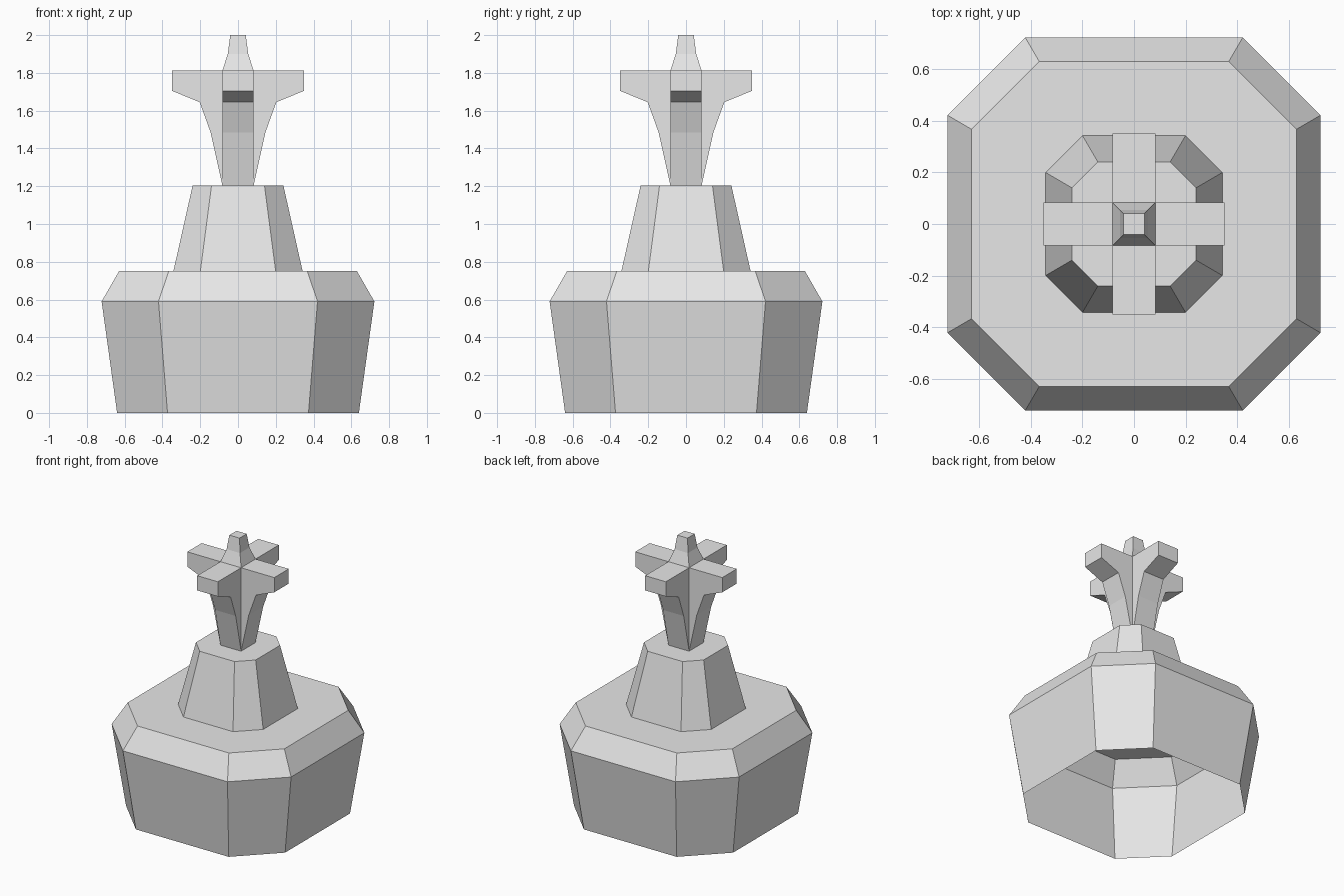
import bpy
import bmesh
from mathutils import Matrix, Vector

cube = bpy.data.objects.get("Cube")
if cube:
    bpy.data.objects.remove(cube, do_unlink=True)

GREY = (0.8, 0.8, 0.8, 1.0)
mat = bpy.data.materials.new("pale grey")
mat.use_nodes = True
mat.diffuse_color = GREY
bsdf = next(n for n in mat.node_tree.nodes if n.type == 'BSDF_PRINCIPLED')
bsdf.inputs["Base Color"].default_value = GREY


def finish(name, bm):
    mesh = bpy.data.meshes.new(name)
    bm.to_mesh(mesh)
    bm.free()
    mesh.materials.append(mat)
    obj = bpy.data.objects.new(name, mesh)
    bpy.context.collection.objects.link(obj)
    return obj


def octagon(r, z):
    """Square with chamfered corners, counter-clockwise."""
    c = r * 0.583
    return [(r, -c, z), (r, c, z), (c, r, z), (-c, r, z),
            (-r, c, z), (-r, -c, z), (-c, -r, z), (c, -r, z)]


def square(r, z):
    return [(r, -r, z), (r, r, z), (-r, r, z), (-r, -r, z)]


def loft(name, rings, cap):
    """Skin stacked rings, leaving the bottom open."""
    bm = bmesh.new()
    loops = [[bm.verts.new(p) for p in ring] for ring in rings]
    for low, high in zip(loops, loops[1:]):
        n = len(low)
        for i in range(n):
            j = (i + 1) % n
            bm.faces.new((low[i], low[j], high[j], high[i]))
    if cap:
        bm.faces.new(loops[-1])
    return finish(name, bm)


# Hollow base with a sloped shoulder and a flat ledge around the neck
loft("base", [octagon(0.64, 0), octagon(0.722, 0.59),
              octagon(0.63, 0.75), octagon(0.342, 0.75)], False)

# Tapered neck
loft("neck", [octagon(0.342, 0.75), octagon(0.24, 1.205)], True)

# Tapered finial above the cross
W = 0.083
loft("finial", [square(W, 1.812), square(0.054, 1.9), square(0.041, 2.0)], True)

# Four flared arms around a square core
profile = [(W, 1.205), (0.145, 1.485), (0.203, 1.645),
           (0.35, 1.705), (0.35, 1.812), (W, 1.812)]
bm = bmesh.new()
for k in range(4):
    turn = Matrix.Rotation(k * 1.5707963, 4, 'Z')
    front, back = [[bm.verts.new(turn @ Vector((x, y, z))) for x, z in profile]
                   for y in (-W, W)]
    bm.faces.new(front)
    bm.faces.new(back[::-1])
    for i in range(len(profile) - 1):
        bm.faces.new((front[i], back[i], back[i + 1], front[i + 1]))
bmesh.ops.remove_doubles(bm, verts=bm.verts, dist=0.0005)
finish("cross_arms", bm)
